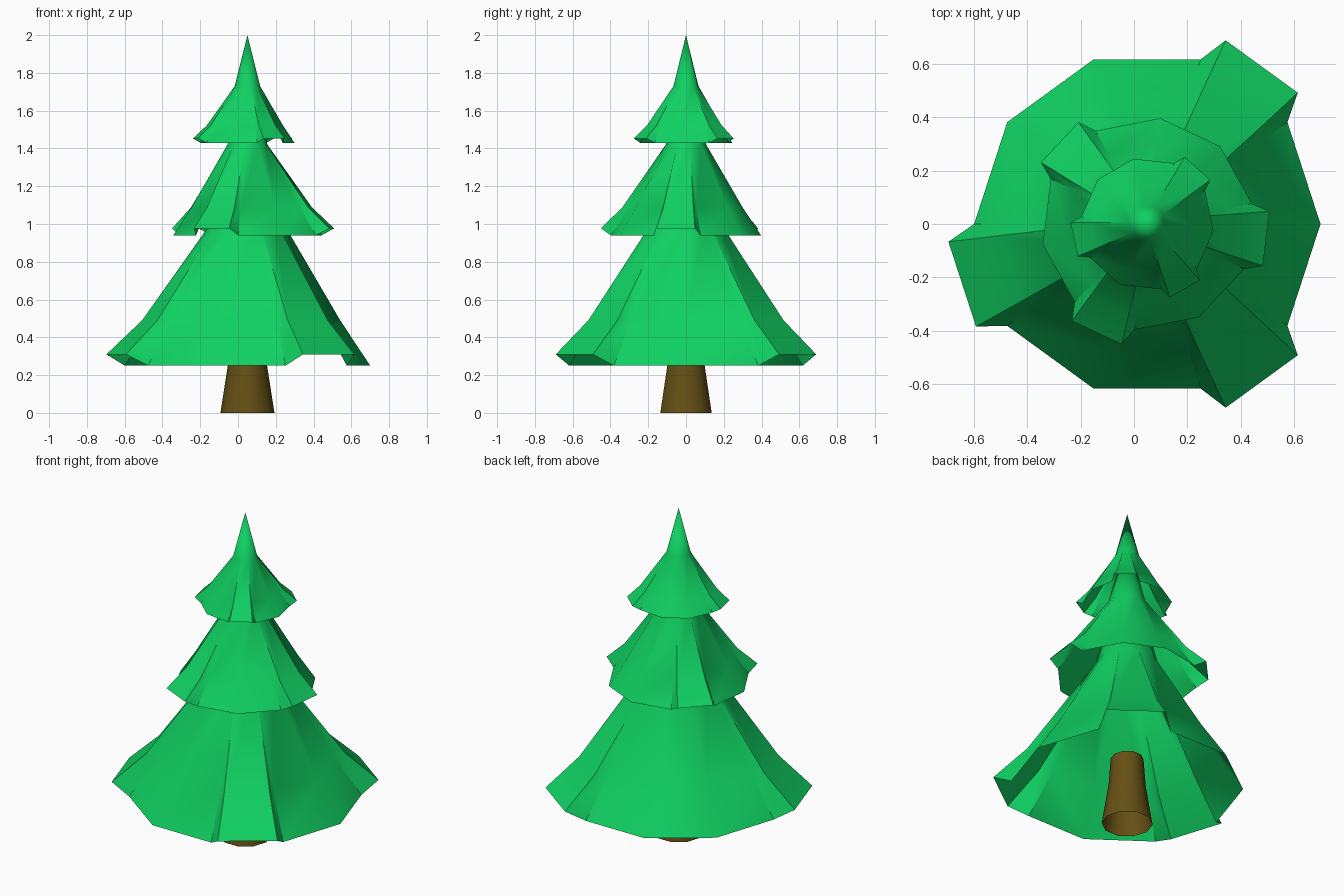
import bpy, bmesh
from math import cos, sin, radians

if "Cube" in bpy.data.objects:
    bpy.data.objects.remove(bpy.data.objects["Cube"])

CX = 0.05  # tree axis in x


def material(name, color):
    m = bpy.data.materials.new(name)
    m.diffuse_color = (*color, 1)
    m.use_nodes = True
    m.node_tree.nodes["Principled BSDF"].inputs["Base Color"].default_value = m.diffuse_color
    return m


def finish(name, bm, mat, angle=40):
    bmesh.ops.recalc_face_normals(bm, faces=bm.faces)
    me = bpy.data.meshes.new(name)
    bm.to_mesh(me)
    bm.free()
    ob = bpy.data.objects.new(name, me)
    bpy.context.collection.objects.link(ob)
    me.materials.append(mat)
    bpy.ops.object.select_all(action='DESELECT')
    ob.select_set(True)
    bpy.context.view_layer.objects.active = ob
    bpy.ops.object.shade_smooth_by_angle(angle=radians(angle))
    return ob


def ring(bm, r, z, rot=0, n=10):
    return [bm.verts.new((CX + r * cos(radians(rot + 360 * i / n)),
                          r * sin(radians(rot + 360 * i / n)), z)) for i in range(n)]


green = material("needles", (0.005, 0.63, 0.12))
brown = material("bark", (0.13, 0.08, 0.007))


# Branch tier: ten-sided open skirt with three panels pulled outwards and up
def tier(name, size, z0, rot, apex_h=2.28):
    bm = bmesh.new()
    rim, mid, top = [ring(bm, r * size, z0 + h * size, rot)
                     for r, h in ((1, 0), (0.755, 0.37), (0.27, 1.2))]
    apex = bm.verts.new((CX, 0, z0 + apex_h * size))

    def polar(r, a, h):
        return bm.verts.new((CX + r * size * cos(radians(a)),
                             r * size * sin(radians(a)), z0 + h * size))

    for i in range(10):
        j = (i + 1) % 10
        bm.faces.new((top[i], top[j], apex))
        if i in (1, 5, 8):
            c = rot + 36 * i + 18
            o0, o1 = polar(1.153, c - 12.9, 0.092), polar(1.153, c + 12.9, 0.092)
            m0, m1 = polar(0.86, c - 13.5, 0.37), polar(0.86, c + 13.5, 0.37)
            bm.faces.new((o0, o1, m1, m0))
            bm.faces.new((m0, m1, top[j], top[i]))
            bm.faces.new((rim[i], o0, m0, mid[i]))
            bm.faces.new((o1, rim[j], mid[j], m1))
            bm.faces.new((mid[i], m0, top[i]))
            bm.faces.new((m1, mid[j], top[j]))
        else:
            bm.faces.new((rim[i], rim[j], mid[j], mid[i]))
            bm.faces.new((mid[i], mid[j], top[j], top[i]))
    return finish(name, bm, green)


tier("lower_branches", 0.65, 0.25, 0)
tier("middle_branches", 0.40, 0.94, -61)
tier("upper_branches", 0.25, 1.43, -6)

# Trunk: open flared tube
bm = bmesh.new()
rings = [ring(bm, r, z) for r, z in ((0.143, 0), (0.104, 0.25), (0.092, 0.42))]
for a, b in zip(rings, rings[1:]):
    for i in range(10):
        j = (i + 1) % 10
        bm.faces.new((a[i], a[j], b[j], b[i]))
finish("trunk", bm, brown)
